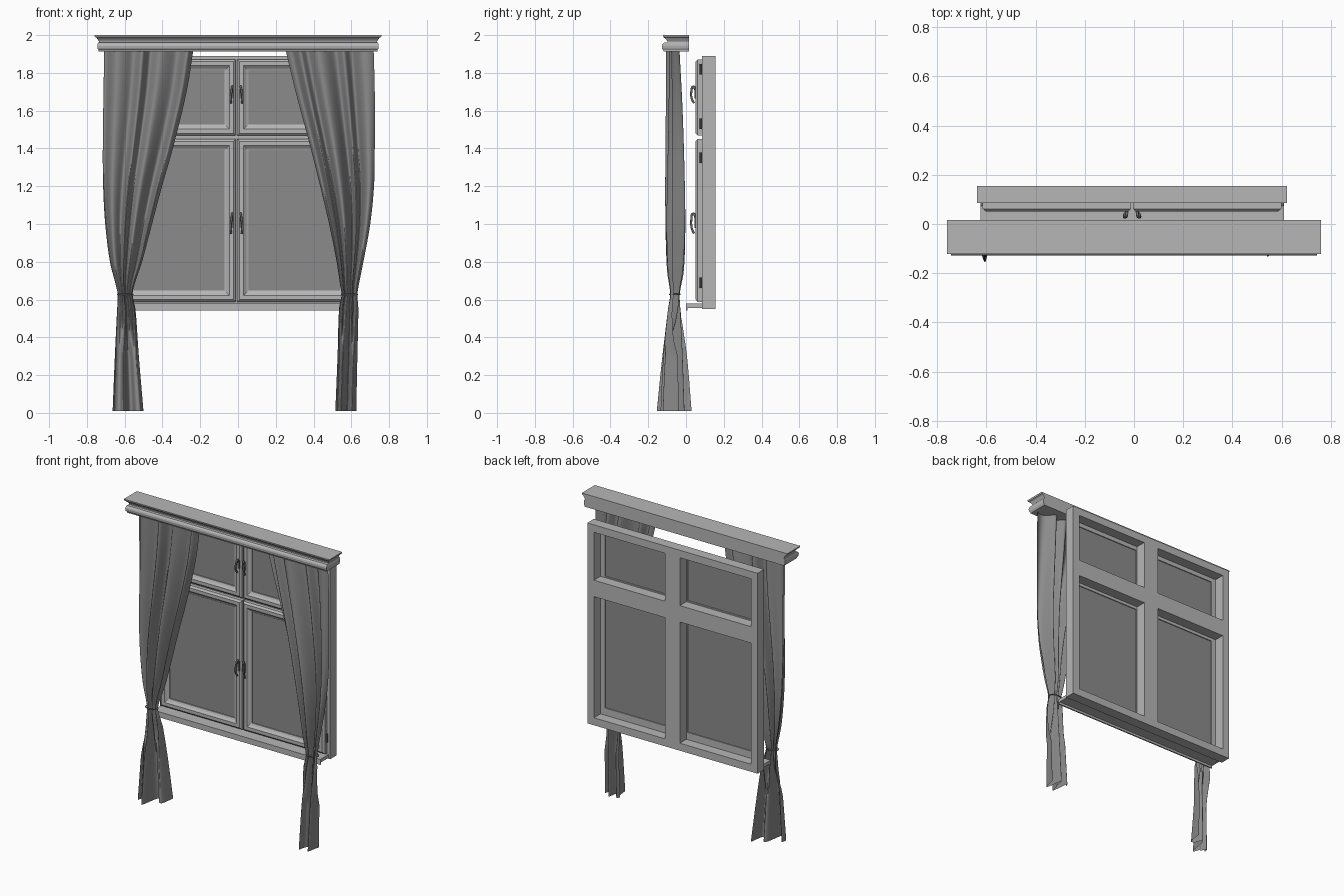
import bpy, bmesh, math
from math import sin, cos, pi

if "Cube" in bpy.data.objects:
    bpy.data.objects.remove(bpy.data.objects["Cube"])

CX = -0.008          # window centre line


def grey(name, v):
    m = bpy.data.materials.new(name)
    m.diffuse_color = (v, v, v, 1)
    m.use_nodes = True
    m.node_tree.nodes["Principled BSDF"].inputs["Base Color"].default_value = m.diffuse_color
    return m


WOOD, GLASS, CLOTH, METAL = (grey("painted_wood", .47), grey("glass", .26),
                             grey("cloth", .26), grey("metal", .15))


def mesh_obj(name, verts, faces, smooth=None, mat=WOOD):
    me = bpy.data.meshes.new(name)
    me.from_pydata(verts, [], faces)
    me.materials.append(mat)
    bm = bmesh.new()
    bm.from_mesh(me)
    bmesh.ops.recalc_face_normals(bm, faces=bm.faces)
    bm.to_mesh(me)
    bm.free()
    ob = bpy.data.objects.new(name, me)
    bpy.context.collection.objects.link(ob)
    if smooth:
        bpy.ops.object.select_all(action='DESELECT')
        bpy.context.view_layer.objects.active = ob
        ob.select_set(True)
        bpy.ops.object.shade_smooth_by_angle(angle=math.radians(smooth))
    return ob


def loft(name, rings, closed=False, caps=True, smooth=None, mat=WOOD):
    """Skin a list of equal-length closed rings."""
    n, m = len(rings[0]), len(rings)
    verts = [v for r in rings for v in r]
    faces = [(i * n + j, i * n + (j + 1) % n, (i + 1) % m * n + (j + 1) % n, (i + 1) % m * n + j)
             for i in range(m if closed else m - 1) for j in range(n)]
    if caps and not closed:
        faces += [tuple(range(n)), tuple(range((m - 1) * n, m * n))]
    return mesh_obj(name, verts, faces, smooth, mat)


def box(name, x0, x1, y0, y1, z0, z1, mat=WOOD):
    return loft(name, [[(x0, y0, z), (x1, y0, z), (x1, y1, z), (x0, y1, z)] for z in (z0, z1)], mat=mat)


def mitred_frame(name, x0, x1, z0, z1, profile):
    """Rectangular frame from a closed (inset, y) profile."""
    rings = [[(x0 + d, y, z0 + d), (x1 - d, y, z0 + d), (x1 - d, y, z1 - d), (x0 + d, y, z1 - d)]
             for d, y in profile]
    return loft(name, rings, closed=True)


def tube(name, pts, radius, mat):
    cu = bpy.data.curves.new(name, 'CURVE')
    cu.dimensions = '3D'
    cu.bevel_depth, cu.bevel_resolution, cu.use_fill_caps = radius, 2, True
    cu.resolution_u = 6
    cu.materials.append(mat)
    sp = cu.splines.new('BEZIER')
    sp.bezier_points.add(len(pts) - 1)
    for p, co in zip(sp.bezier_points, pts):
        p.co = co
        p.handle_left_type = p.handle_right_type = 'AUTO'
    ob = bpy.data.objects.new(name, cu)
    bpy.context.collection.objects.link(ob)
    return ob


# Cornice: moulded rings (half width, front y, z)
cornice = [(.76, -.122, 2.0), (.758, -.12, 1.99), (.748, -.114, 1.985), (.742, -.104, 1.976),
           (.736, -.098, 1.966), (.736, -.098, 1.961), (.741, -.116, 1.96), (.744, -.125, 1.952),
           (.745, -.128, 1.942), (.743, -.126, 1.928), (.738, -.119, 1.92), (.738, -.119, 1.914)]
loft("cornice", [[(-w, y, z), (w, y, z), (w, .016, z), (-w, .016, z)] for w, y, z in cornice])

# Fixed window frame with mullion and transom
FY0, FY1 = .086, .155
mitred_frame("window_frame", CX - .63, CX + .63, .55, 1.89,
             [(0, FY0), (.05, FY0), (.05, FY1), (0, FY1)])
box("mullion", CX - .055, CX + .055, FY0, FY1, .6, 1.84)
for s, (a, b) in (("left", (-.58, -.055)), ("right", (.055, .58))):
    box("transom_" + s, CX + a, CX + b, FY0, FY1, 1.41, 1.52)

# Opening sashes, glass, hinges and handles
sash_profile = [(0, FY0), (0, .062), (.012, .051), (.034, .051), (.048, .062),
                (.06, .067), (.06, FY0)]
for side, s in (("left", -1), ("right", 1)):
    for row, z0, z1, hz, hl, hinges in (("lower", .588, 1.45, 1.01, .06, (.69, 1.35)),
                                        ("upper", 1.468, 1.872, 1.69, .05, (1.53, 1.82))):
        tag = f"_{row}_{side}"
        xa, xb = sorted((CX + s * .004, CX + s * .607))
        mitred_frame("sash" + tag, xa, xb, z0, z1, sash_profile)
        box("glass" + tag, xa + .05, xb - .05, .074, .08, z0 + .05, z1 - .05, GLASS)
        for i, z in enumerate(hinges):
            x = CX + s * .611
            loft(f"hinge{tag}_{i}", [[(x + .006 * cos(k * pi / 4), .078 + .006 * sin(k * pi / 4), zz)
                                      for k in range(8)] for zz in (z - .028, z + .028)],
                 smooth=40, mat=METAL)
        hx = CX + s * .022
        box("handle_plate" + tag, hx - .007, hx + .007, .046, .052, hz - hl * .5, hz + hl * .6, METAL)
        tube("handle" + tag, [(hx, .05, hz + hl * .4), (hx, .038, hz + hl * .75),
                              (hx + s * .004, .029, hz + hl * .3), (hx + s * .01, .03, hz - hl * .5),
                              (hx + s * .006, .042, hz - hl)], .006, METAL)

# Sill with a front lip
sill = [(0, .578), (.075, .578), (.09, .578), (.09, .556), (.009, .556), (.009, .541), (0, .541)]
loft("window_sill", [[(x, y, z) for y, z in sill] for x in (CX - .617, CX + .617)])


def spline(keys, z):
    """Catmull-Rom interpolation of key rows sorted by falling z."""
    i = 0
    while i < len(keys) - 2 and z < keys[i + 1][0]:
        i += 1
    k = [keys[max(0, min(len(keys) - 1, i + o))] for o in (-1, 0, 1, 2)]
    h = k[2][0] - k[1][0]
    t = (z - k[1][0]) / h
    out = []
    for c in range(1, len(k[1])):
        m0 = (k[2][c] - k[0][c]) / (k[2][0] - k[0][0]) * h
        m1 = (k[3][c] - k[1][c]) / (k[3][0] - k[1][0]) * h
        out.append((2*t**3 - 3*t*t + 1) * k[1][c] + (t**3 - 2*t*t + t) * m0
                   + (3*t*t - 2*t**3) * k[2][c] + (t**3 - t*t) * m1)
    return out


def curtain(name, edges, depth, phase, slope):
    """Pleated sheet; slope turns the loose tail so its inner edge swings back."""
    NU, NZ = 96, 80
    verts = []
    for i in range(NZ + 1):
        z = 1.925 + (.009 - 1.925) * i / NZ
        xo, xi = spline(edges, z)
        yf, yb = spline(depth, z)
        low = max(0, min(1, (.6 - z) / .3))
        row = []
        for j in range(NU + 1):
            u = j / NU
            w = u + .035 * sin(2 * pi * u * 2 + phase)
            hi = .6 * sin(2 * pi * 4 * w + phase) + .4 * sin(2 * pi * 1.3 * u + 2 * phase + .6 * z)
            lo = .6 * sin(2 * pi * 2 * w + phase) + slope * (2 * u - 1) + .08 * sin(2 * pi * 5 * u)
            row.append((u, hi * (1 - low) + lo * low))
        a, b = min(f for _, f in row), max(f for _, f in row)
        for u, f in row:
            f = (f - a) / (b - a)
            verts.append((xo + (xi - xo) * u, yf + (yb - yf) * f, z))
    n = NU + 1
    faces = [(i*n + j, i*n + j + 1, (i+1)*n + j + 1, (i+1)*n + j) for i in range(NZ) for j in range(NU)]
    mesh_obj(name, verts, faces, smooth=80, mat=CLOTH)


# Curtains: (z, front y, back y) and (z, outer x, inner x)
upper = [(1.93, -.105, -.035), (1.6, -.107, -.018), (1.2, -.11, -.006), (.95, -.108, -.004),
         (.75, -.1, -.012), (.63, -.084, -.033)]
depth_left = upper + [(.55, -.095, -.03), (.3, -.125, .005), (.005, -.155, .03)]
depth_right = upper + [(.55, -.095, -.03), (.3, -.12, -.018), (.005, -.135, -.008)]
left = [(1.93, -.708, -.235), (1.7, -.712, -.272), (1.4, -.716, -.345), (1.2, -.714, -.402),
        (1.0, -.703, -.455), (.8, -.678, -.508), (.68, -.648, -.548), (.625, -.636, -.558),
        (.55, -.64, -.543), (.3, -.652, -.525), (.005, -.664, -.5)]
right = [(1.93, .718, .25), (1.7, .724, .305), (1.4, .724, .385), (1.2, .72, .435),
         (1.0, .7, .482), (.8, .664, .522), (.68, .64, .54), (.625, .632, .548),
         (.55, .637, .535), (.3, .632, .527), (.005, .626, .515)]
curtain("curtain_left", left, depth_left, .5, .8)
curtain("curtain_right", right, depth_right, 2.2, 0)

# Thin cord ties round the gathered curtains
for name, x, rx in (("tie_left", -.597, .041), ("tie_right", .59, .043)):
    rings = []
    for i in range(32):
        a = i * pi / 16
        rings.append([(x + (rx + .003 * cos(b)) * cos(a), -.0585 + (.028 + .003 * cos(b)) * sin(a),
                       .627 + .004 * sin(b)) for b in (k * pi / 4 for k in range(8))])
    loft(name, rings, closed=True, smooth=60, mat=CLOTH)
